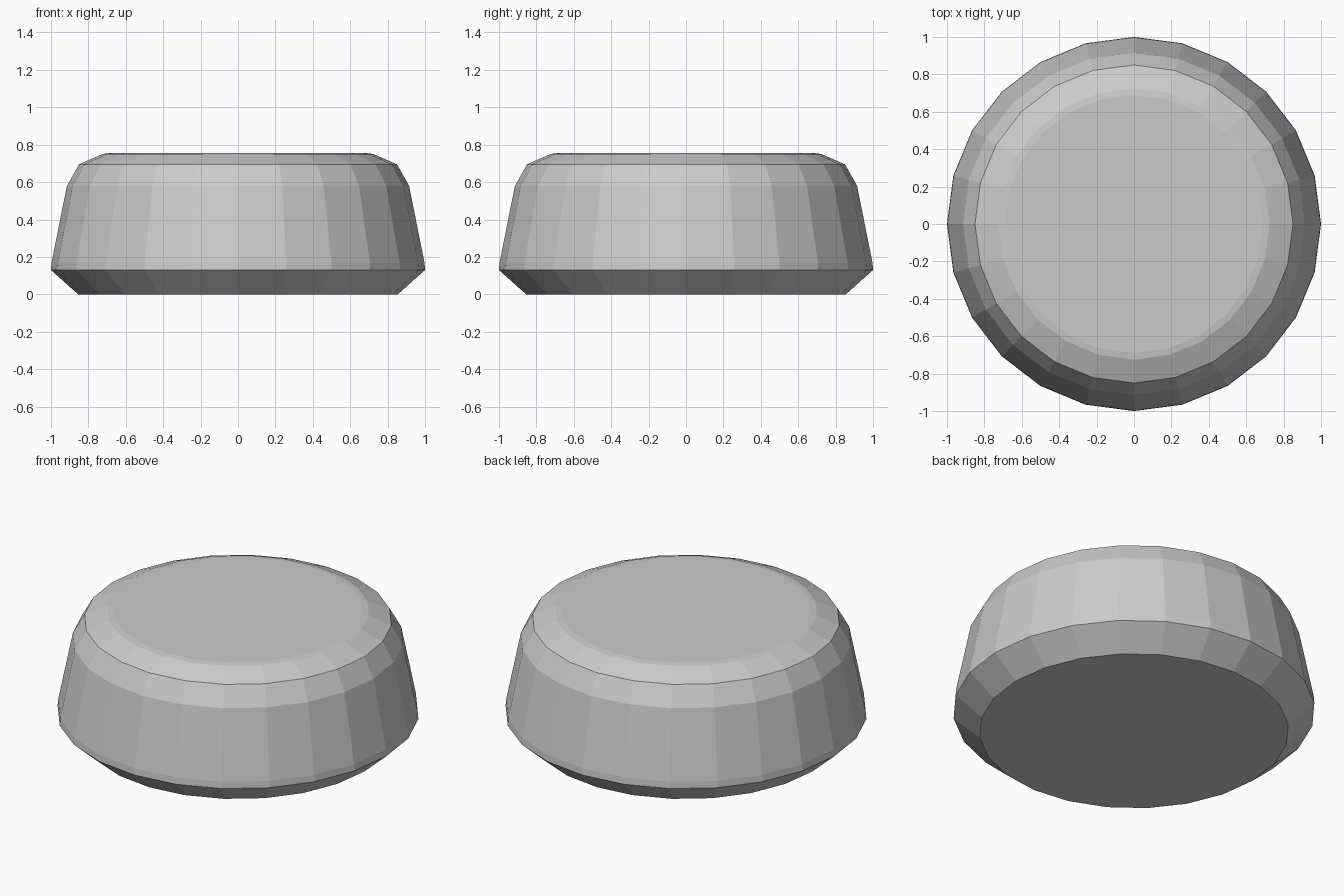
import bpy, bmesh
from math import cos, sin, tau

if "Cube" in bpy.data.objects:
    bpy.data.objects.remove(bpy.data.objects["Cube"])

SIDES = 24
# Radius and height of each ring, bottom to top
PROFILE = [(0.855, 0.0), (1.0, 0.13), (0.997, 0.17), (0.915, 0.58),
           (0.85, 0.695), (0.725, 0.75), (0.69, 0.755)]

bm = bmesh.new()
rings = [[bm.verts.new((r * cos(tau * i / SIDES), r * sin(tau * i / SIDES), z))
          for i in range(SIDES)] for r, z in PROFILE]

# Side bands
for low, high in zip(rings, rings[1:]):
    for i in range(SIDES):
        j = (i + 1) % SIDES
        bm.faces.new((low[i], low[j], high[j], high[i]))

# Flat base and flat top
bm.faces.new(rings[0][::-1])
bm.faces.new(rings[-1])

mesh = bpy.data.meshes.new("rounded_puck")
bm.to_mesh(mesh)
bm.free()
puck = bpy.data.objects.new("rounded_puck", mesh)
bpy.context.collection.objects.link(puck)
